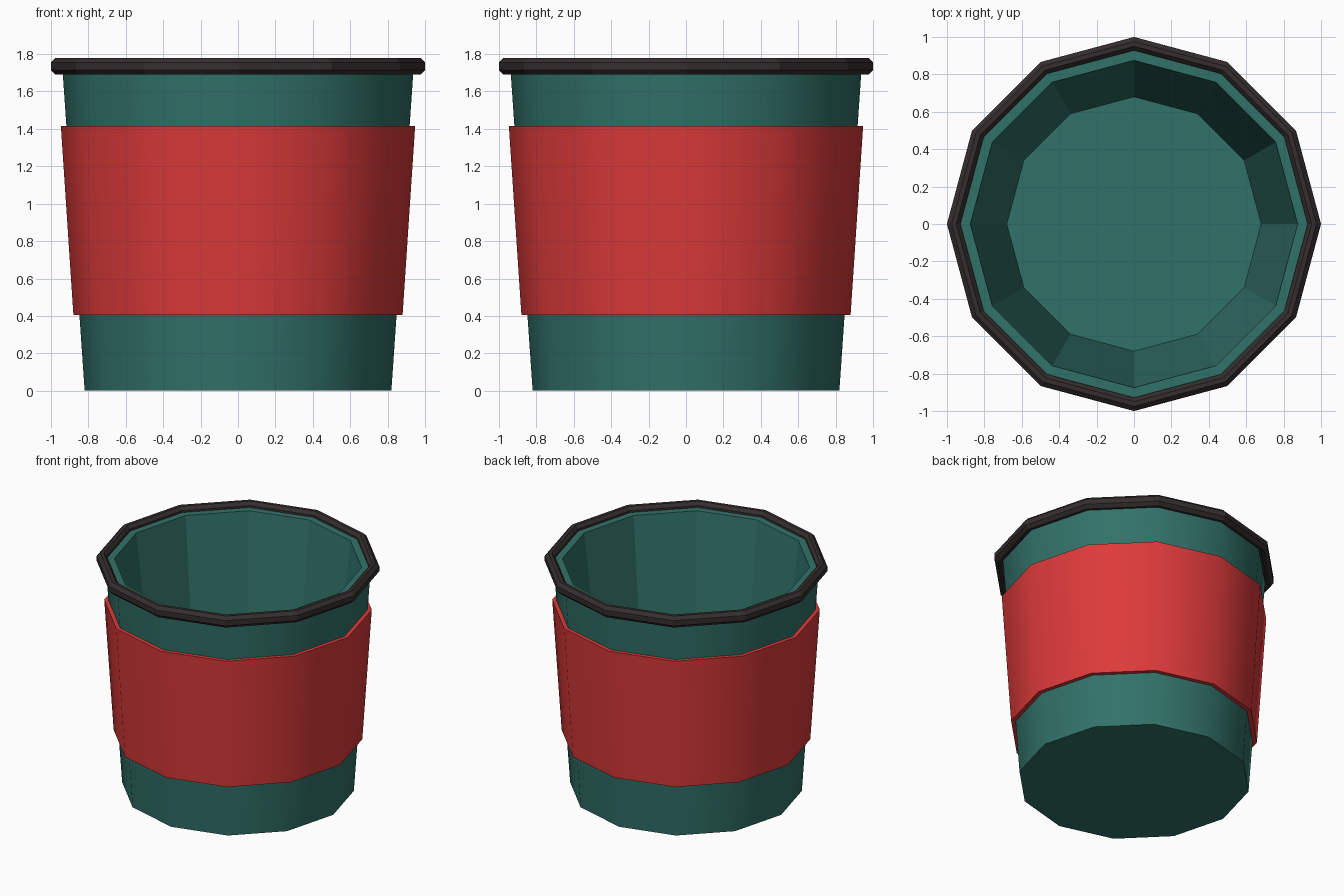
import bpy, math

if "Cube" in bpy.data.objects:
    bpy.data.objects.remove(bpy.data.objects["Cube"])

SIDES = 12


def material(name, rgb):
    m = bpy.data.materials.new(name)
    m.diffuse_color = (*rgb, 1)
    m.use_nodes = True
    m.node_tree.nodes["Principled BSDF"].inputs["Base Color"].default_value = m.diffuse_color
    return m


def lathe(name, profile, mat, closed=True, smooth=()):
    """Spin a counter-clockwise (radius, z) profile; open profiles get end caps.
    Profile segments listed in smooth are smooth shaded."""
    n = len(profile)
    verts, faces, soft = [], [], []
    for r, z in profile:
        for k in range(SIDES):
            a = 2 * math.pi * k / SIDES
            verts.append((r * math.cos(a), r * math.sin(a), z))
    for i in range(n if closed else n - 1):
        j = (i + 1) % n
        for k in range(SIDES):
            l = (k + 1) % SIDES
            faces.append((i * SIDES + k, i * SIDES + l, j * SIDES + l, j * SIDES + k))
            soft.append(i in smooth)
    if not closed:
        faces.append(tuple(reversed(range(SIDES))))
        faces.append(tuple((n - 1) * SIDES + k for k in range(SIDES)))
        soft += [False, False]
    me = bpy.data.meshes.new(name)
    me.from_pydata(verts, [], faces)
    me.polygons.foreach_set("use_smooth", soft)
    me.materials.append(mat)
    ob = bpy.data.objects.new(name, me)
    bpy.context.collection.objects.link(ob)
    return ob


teal = material("teal", (0.031, 0.168, 0.14))
red = material("red", (0.72, 0.042, 0.042))
dark = material("dark brown", (0.036, 0.027, 0.027))

# Cup body: outer wall, lip, inner wall, with base and floor caps
lathe("cup_body", [(0.82, 0), (0.94, 1.74), (0.875, 1.74), (0.68, 0.1)],
      teal, closed=False, smooth=(0,))

# Tapered sleeve around the cup
lathe("sleeve", [(0.842, 0.405), (0.88, 0.405), (0.947, 1.415), (0.91, 1.415)],
      red, smooth=(1,))

# Chamfered rim ring
lathe("rim", [(0.955, 1.69), (0.975, 1.69), (1.0, 1.715), (1.0, 1.755),
              (0.975, 1.78), (0.95, 1.78), (0.928, 1.755), (0.928, 1.715)], dark)
